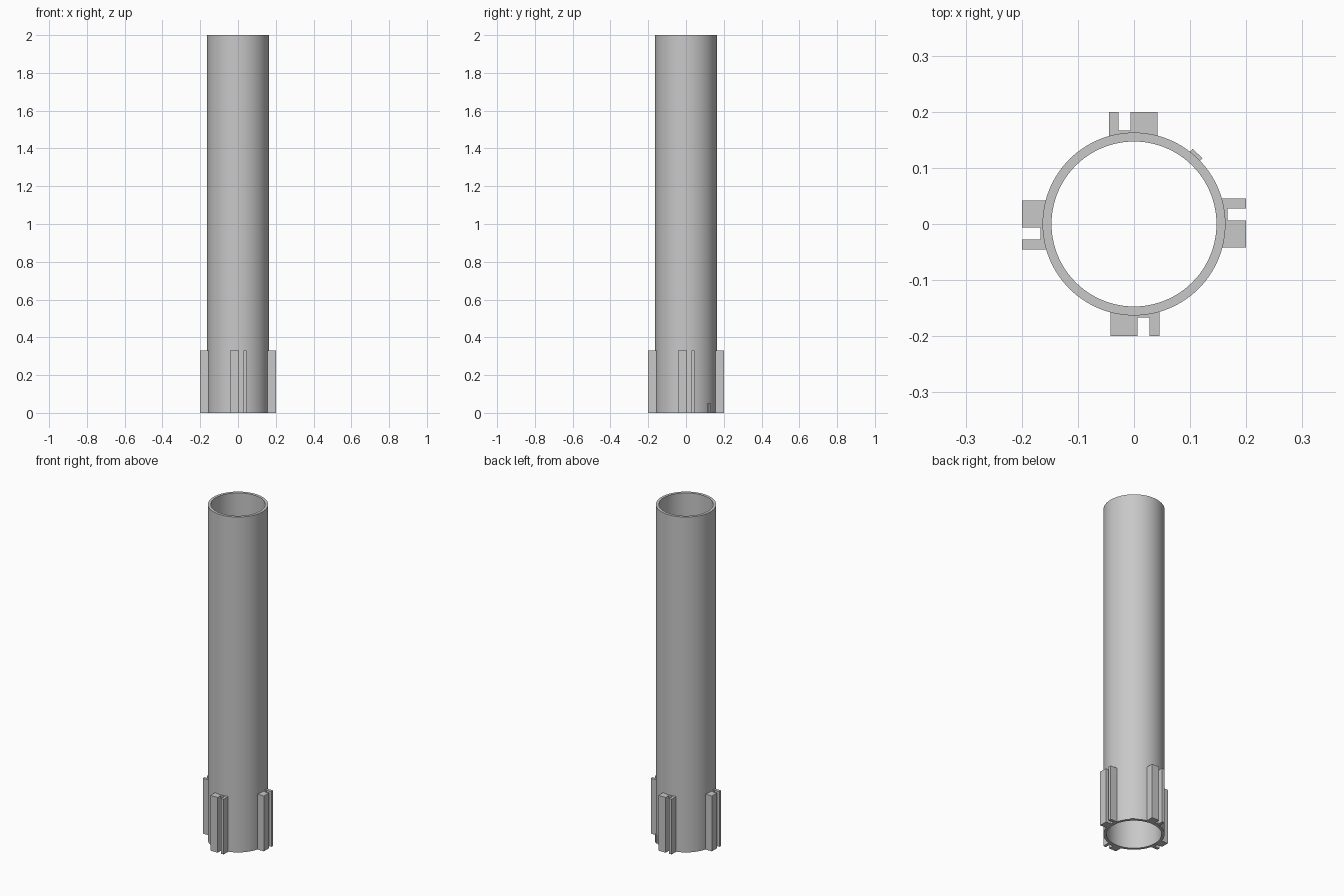
import bpy
import bmesh
from math import sin, cos, pi, radians
from mathutils import Matrix

cube = bpy.data.objects.get("Cube")
if cube:
    bpy.data.objects.remove(cube)

grey = bpy.data.materials.new("plain grey")
grey.use_nodes = True
colour = (0.58, 0.58, 0.58, 1)
grey.diffuse_color = colour
grey.node_tree.nodes["Principled BSDF"].inputs["Base Color"].default_value = colour

OUTER, INNER, HEIGHT = 0.163, 0.147, 2.0
BRACKET_TOP = 0.33


def finish(name, bm, smooth=False):
    bmesh.ops.recalc_face_normals(bm, faces=bm.faces)
    mesh = bpy.data.meshes.new(name)
    bm.to_mesh(mesh)
    bm.free()
    mesh.materials.append(grey)
    obj = bpy.data.objects.new(name, mesh)
    bpy.context.collection.objects.link(obj)
    if smooth:
        bpy.ops.object.select_all(action="DESELECT")
        obj.select_set(True)
        bpy.context.view_layer.objects.active = obj
        bpy.ops.object.shade_smooth_by_angle(angle=radians(30))
    return obj


def prism(name, outline, top, angle=0.0):
    """Extrude a plan outline from the ground and turn it about the tube axis."""
    bm = bmesh.new()
    face = bm.faces.new([bm.verts.new((x, y, 0)) for x, y in outline])
    grown = bmesh.ops.extrude_face_region(bm, geom=[face])["geom"]
    raised = [v for v in grown if isinstance(v, bmesh.types.BMVert)]
    bmesh.ops.translate(bm, verts=raised, vec=(0, 0, top))
    bm.transform(Matrix.Rotation(angle, 4, "Z"))
    return finish(name, bm)


def rectangle(x0, x1, y0, y1):
    return [(x0, y0), (x1, y0), (x1, y1), (x0, y1)]


# Open tube: a rectangular wall section swept round the axis
bm = bmesh.new()
count = 96
section = [(OUTER, 0), (OUTER, HEIGHT), (INNER, HEIGHT), (INNER, 0)]
rings = [[bm.verts.new((r * cos(2 * pi * i / count), r * sin(2 * pi * i / count), z))
          for r, z in section] for i in range(count)]
for i, ring in enumerate(rings):
    after = rings[(i + 1) % count]
    for j in range(4):
        k = (j + 1) % 4
        bm.faces.new((ring[j], after[j], after[k], ring[k]))
finish("tube", bm, smooth=True)

# Slotted brackets around the foot, each with a solid core beside its slot
channel = [(-0.042, -0.2), (0.006, -0.2), (0.006, -0.193), (-0.029, -0.193),
           (-0.029, -0.167), (0.028, -0.167), (0.028, -0.2), (0.045, -0.2),
           (0.045, -0.155), (-0.042, -0.155)]
core = rectangle(-0.029, 0.006, -0.193, -0.167)
for turn, side in enumerate(("front", "left", "back", "right")):
    prism(side + "_bracket", channel, BRACKET_TOP, turn * pi / 2)
    prism(side + "_bracket_core", core, BRACKET_TOP, turn * pi / 2)

# Small locating tab at the foot
prism("locating_tab", rectangle(-0.012, 0.012, -0.169, -0.155), 0.05, radians(138))
